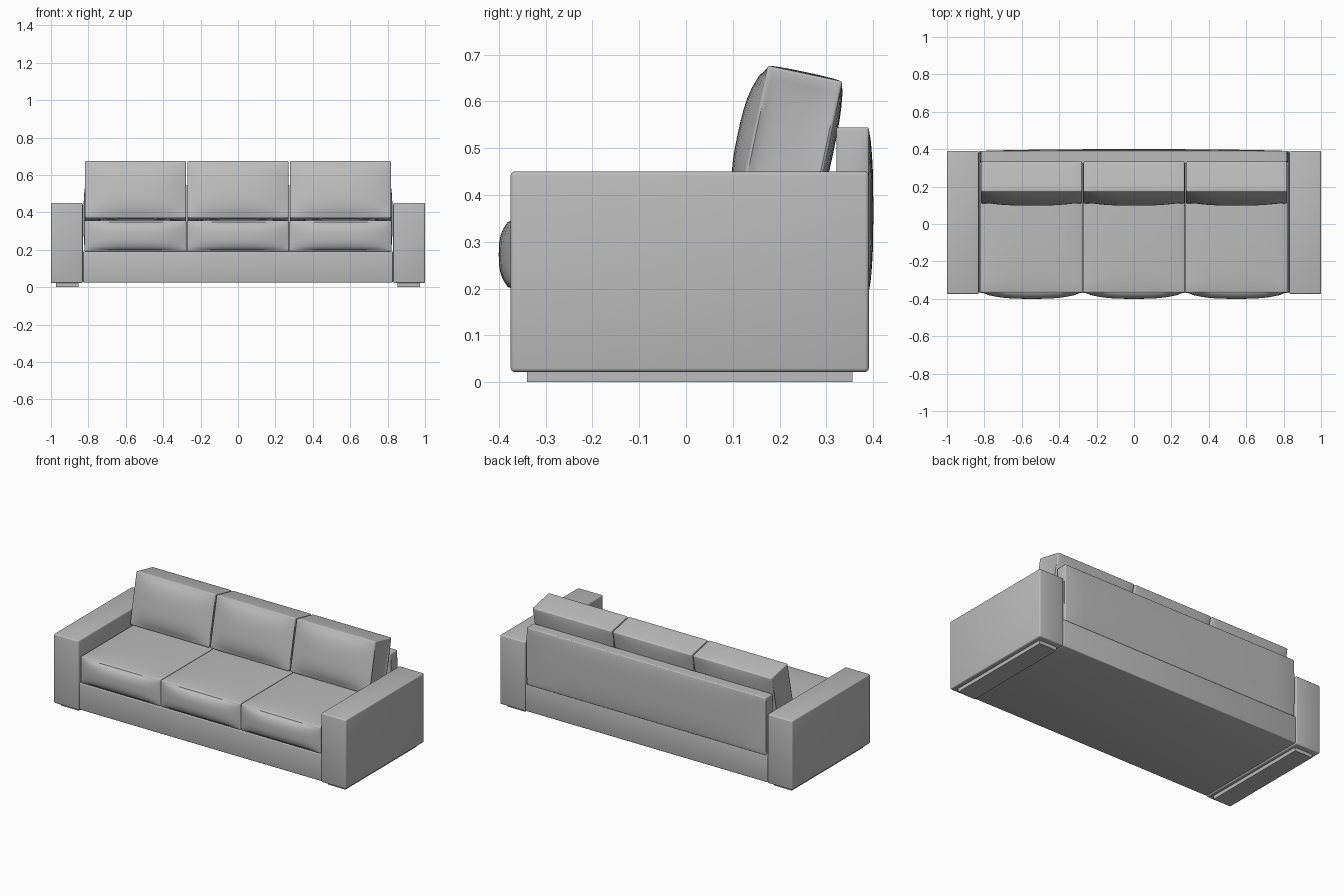
import bpy, bmesh, math
from mathutils import Matrix, Vector

cube = bpy.data.objects.get("Cube")
if cube:
    bpy.data.objects.remove(cube, do_unlink=True)

fabric = bpy.data.materials.new("grey fabric")
fabric.use_nodes = True
grey = (0.5, 0.5, 0.5, 1)
fabric.diffuse_color = grey
fabric.node_tree.nodes["Principled BSDF"].inputs["Base Color"].default_value = grey


def block(name, center, size, bevel=0.008, cuts=0, bulge=None, tilt=0):
    """Rounded box; bulge gives the swelling of the -x, +x, -y, +y, -z, +z sides."""
    bm = bmesh.new()
    bmesh.ops.create_cube(bm, size=2)
    rim = 'rim'
    layer = bm.edges.layers.int.new(rim)
    for e in bm.edges:
        e[layer] = 1
    if cuts:
        bmesh.ops.subdivide_edges(bm, edges=bm.edges[:], cuts=cuts, use_grid_fill=True)
    half = Vector(size) / 2
    for v in bm.verts:
        unit = v.co.copy()
        v.co = Vector(a * b for a, b in zip(unit, half))
        if bulge:
            for axis in range(3):
                if abs(unit[axis]) > 0.999:
                    side = 1 if unit[axis] > 0 else -1
                    swell = 1
                    for other in range(3):
                        if other != axis:
                            swell *= 1 - abs(unit[other]) ** 3
                    v.co[axis] += side * swell * bulge[axis * 2 + (side > 0)]
    if bevel:
        # Round only the twelve box edges
        edges = [e for e in bm.edges if e.calc_face_angle(0) > math.radians(33)]
        bmesh.ops.bevel(bm, geom=edges, offset=bevel, segments=3, profile=0.5,
                        affect='EDGES', clamp_overlap=True)
    bm.transform(Matrix.Translation(center) @ Matrix.Rotation(math.radians(tilt), 4, 'X'))
    bmesh.ops.recalc_face_normals(bm, faces=bm.faces[:])
    mesh = bpy.data.meshes.new(name)
    bm.to_mesh(mesh)
    bm.free()
    mesh.materials.append(fabric)
    obj = bpy.data.objects.new(name, mesh)
    bpy.context.collection.objects.link(obj)
    bpy.ops.object.select_all(action='DESELECT')
    obj.select_set(True)
    bpy.context.view_layer.objects.active = obj
    bpy.ops.object.shade_smooth_by_angle(angle=math.radians(40))
    return obj


# Arms and the low plinths under them
for side, label in ((-1, "right"), (1, "left")):
    block(label + "_arm", (side * 0.915, 0.008, 0.236), (0.17, 0.765, 0.428))
    block(label + "_plinth", (side * 0.912, 0.008, 0.0125), (0.12, 0.695, 0.025), bevel=0)

# Base frame and padded back rest
block("base", (0, 0.01, 0.108), (1.656, 0.76, 0.166), bevel=0.005)
block("back_rest", (0, 0.356, 0.367), (1.636, 0.07, 0.355), bevel=0.012, cuts=11,
      bulge=(0.008, 0.008, 0, 0.009, 0, 0))

# Three seat cushions and three leaning back cushions
for x, label in ((-0.548, "right"), (0, "middle"), (0.548, "left")):
    block(label + "_seat_cushion", (x, -0.022, 0.273), (0.546, 0.69, 0.166), cuts=11,
          bulge=(0, 0, 0.033, 0, 0, 0.014))
    block(label + "_back_cushion", (x, 0.222, 0.507), (0.54, 0.164, 0.312), bevel=0.006,
          cuts=11, bulge=(-0.01, -0.01, 0.032, 0.012, 0, 0.003), tilt=-12)
